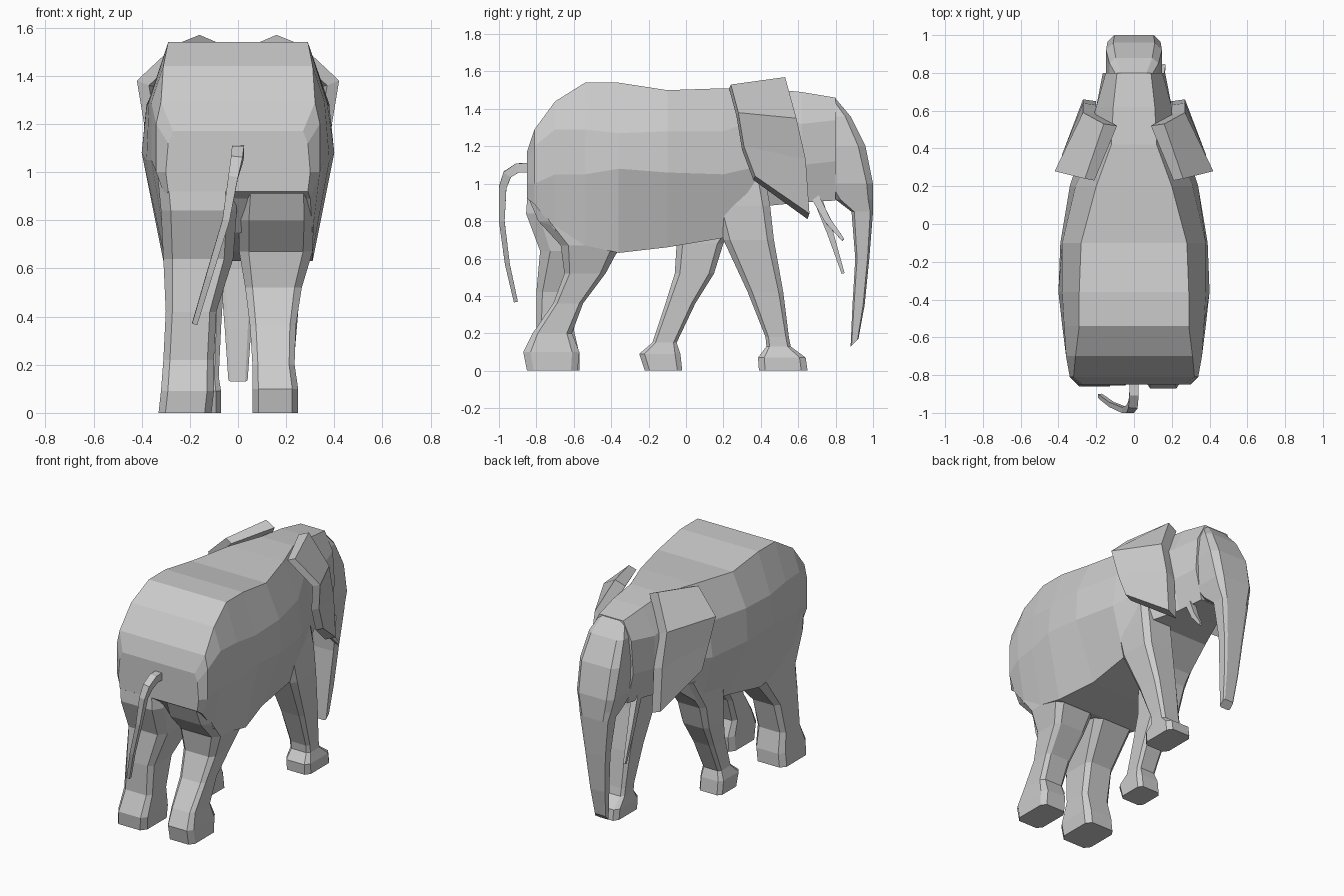
import bpy, bmesh
from mathutils import Vector


def loft(name, rings):
    """Skin a list of equal-length point rings and cap both ends."""
    bm = bmesh.new()
    rows = [[bm.verts.new(p) for p in ring] for ring in rings]
    for a, b in zip(rows, rows[1:]):
        n = len(a)
        for i in range(n):
            bm.faces.new((a[i], a[(i + 1) % n], b[(i + 1) % n], b[i]))
    bm.faces.new(rows[0])
    bm.faces.new(rows[-1])
    bmesh.ops.recalc_face_normals(bm, faces=bm.faces)
    me = bpy.data.meshes.new(name)
    bm.to_mesh(me)
    bm.free()
    ob = bpy.data.objects.new(name, me)
    bpy.context.collection.objects.link(ob)
    return ob


def box_ring(z, y0, y1, x0, x1, tilt=0.0, c=0.13):
    """Horizontal chamfered rectangle; tilt raises the +y side."""
    cx, cy = (x1 - x0) * c, (y1 - y0) * c
    pts = [(x0 + cx, y0), (x1 - cx, y0), (x1, y0 + cy), (x1, y1 - cy),
           (x1 - cx, y1), (x0 + cx, y1), (x0, y1 - cy), (x0, y0 + cy)]
    return [(x, y, z + tilt * (y - y0) / (y1 - y0)) for x, y in pts]


def tube(name, path, radii):
    """Square-section tapered tube along a path."""
    pts = [Vector(p) for p in path]
    rings = []
    for i, p in enumerate(pts):
        d = (pts[min(i + 1, len(pts) - 1)] - pts[max(i - 1, 0)]).normalized()
        side = (Vector((1, 0, 0)) - d * d.x).normalized()
        up = d.cross(side)
        r = radii[i]
        rings.append([p + side * r * a + up * r * b
                      for a, b in ((1, 1), (-1, 1), (-1, -1), (1, -1))])
    return loft(name, rings)


def weld(base, part):
    """Union a part into the base so that they share one skin."""
    mod = base.modifiers.new("weld", "BOOLEAN")
    mod.operation, mod.solver, mod.object = "UNION", "EXACT", part
    bpy.context.view_layer.objects.active = base
    bpy.ops.object.modifier_apply(modifier=mod.name)
    bpy.data.objects.remove(part)


# Body, neck and head: y, then half-width/height pairs from spine to belly
sections = [
    (-.85, .27, 1.17, .29, 1.12, .30, 1.00, .29, .92),
    (-.81, .32, 1.29, .34, 1.20, .34, 1.00, .30, .89),
    (-.70, .31, 1.44, .36, 1.29, .36, 1.05, .31, .75),
    (-.54, .29, 1.54, .37, 1.29, .38, 1.05, .31, .67),
    (-.36, .29, 1.54, .38, 1.27, .40, 1.08, .31, .63),
    (-.10, .28, 1.50, .38, 1.28, .39, 1.06, .25, .66),
    (.20, .20, 1.51, .31, 1.28, .34, 1.05, .25, .71),
    (.42, .12, 1.51, .21, 1.36, .27, 1.10, .23, .88),
    (.62, .11, 1.49, .20, 1.32, .20, 1.10, .15, .90),
    (.80, .09, 1.46, .15, 1.34, .165, 1.12, .12, .91),
]
rings = []
for y, *v in sections:
    half = [(v[i], y, v[i + 1]) for i in range(0, 8, 2)]
    rings.append(half + [(-x, yy, z) for x, yy, z in reversed(half)])
body = loft("body_with_legs_and_trunk", rings)

# Forehead and trunk: z, back y, front y, half-width
trunk = [(1.455, .66, .80, .09), (1.36, .66, .88, .13), (1.20, .66, .96, .148),
         (1.00, .74, 1.0, .14), (.915, .80, 1.0, .12), (.85, .885, 1.0, .105),
         (.60, .905, .98, .075), (.35, .89, .955, .055)]
weld(body, loft("trunk", [box_ring(z, a, b, -w, w) for z, a, b, w in trunk]
                + [box_ring(.13, .88, .922, -.04, .04, .04)]))

# Legs: z, back y, front y, inner x, outer x
legs = {
    "hind_leg_right": [
        (.93, -.845, -.33, .015, .31), (.80, -.79, -.33, .005, .315),
        (.67, -.67, -.35, .005, .31), (.52, -.65, -.43, .03, .265),
        (.36, -.71, -.55, .05, .24), (.20, -.82, -.61, .06, .235),
        (.10, -.87, -.57, .06, .25), (0, -.85, -.58, .06, .25)],
    "hind_leg_left": [
        (1.05, -.84, -.38, -.02, -.34), (.84, -.855, -.34, -.005, -.32),
        (.64, -.78, -.36, -.02, -.31), (.42, -.80, -.55, -.09, -.30),
        (.22, -.80, -.60, -.10, -.31), (.09, -.86, -.57, -.10, -.32),
        (0, -.85, -.57, -.11, -.33)],
    "front_leg_right": [
        (1.05, .12, .42, .08, .27), (.88, .15, .45, .05, .28),
        (.70, .20, .47, .05, .28), (.42, .33, .52, .07, .25),
        (.18, .425, .55, .08, .23), (.13, .43, .56, .08, .23),
        (.07, .385, .64, .07, .25), (0, .39, .65, .07, .25)],
    "front_leg_left": [
        (.90, -.04, .36, -.05, -.27), (.68, -.05, .20, -.05, -.27),
        (.52, -.06, .15, -.06, -.26), (.36, -.11, .05, -.07, -.23),
        (.15, -.18, -.05, -.08, -.22), (.09, -.25, -.03, -.07, -.24),
        (0, -.22, -.02, -.07, -.24)],
}
for name, rows in legs.items():
    weld(body, loft(name, [box_ring(*r) for r in rows]))

# Ears: front and rear edge of each row, top to bottom, thickened inwards
ear = [((.16, .53, 1.57), (.26, .24, 1.53)),
       ((.27, .59, 1.35), (.42, .28, 1.38)),
       ((.27, .64, 1.13), (.39, .31, 1.20)),
       ((.27, .66, .84), (.38, .37, 1.04))]
for side, s in (("right", 1), ("left", -1)):
    loft("ear_" + side, [[(s * f[0], f[1], f[2]), (s * r[0], r[1], r[2]),
                          (s * (r[0] - .05), r[1] - .01, r[2] - .02),
                          (s * (f[0] - .07), f[1] - .01, f[2] - .03)]
                         for f, r in ear])

# Tusks: the left one is longer
tube("tusk_right", [(.12, .69, .93), (.14, .76, .80), (.16, .84, .70)],
     [.022, .017, .008])
tube("tusk_left", [(-.12, .70, .93), (-.13, .77, .74), (-.13, .84, .52)],
     [.024, .017, .008])

# Tail
tube("tail", [(0, -.85, 1.085), (0, -.90, 1.085), (-.005, -.955, 1.05), (-.02, -.98, .98),
              (-.05, -.985, .80), (-.12, -.955, .57), (-.18, -.91, .37)],
     [.025, .025, .024, .02, .015, .013, .011])
